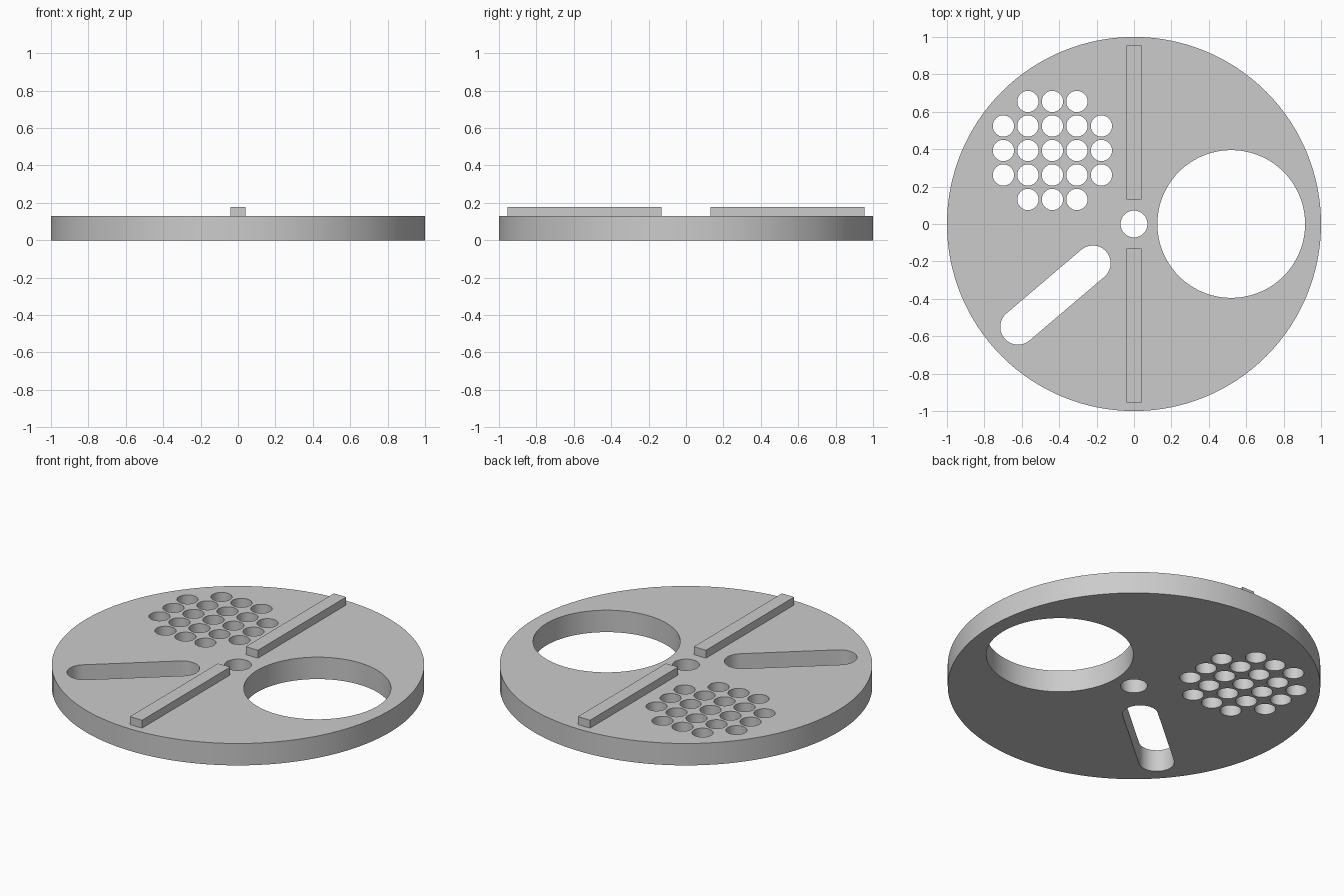
import bpy
import bmesh
from math import pi, sin, cos, atan2
from mathutils import Matrix

if "Cube" in bpy.data.objects:
    bpy.data.objects.remove(bpy.data.objects["Cube"])

THICK = 0.13

grey = bpy.data.materials.new("plain grey")
grey.use_nodes = True
grey.diffuse_color = (0.6, 0.6, 0.6, 1)
grey.node_tree.nodes["Principled BSDF"].inputs["Base Color"].default_value = (0.6, 0.6, 0.6, 1)


def arc(cx, cy, r, start, sweep, n):
    return [(cx + r * cos(start + sweep * i / n), cy + r * sin(start + sweep * i / n))
            for i in range(n + 1)]


def circle(cx, cy, r, n):
    return arc(cx, cy, r, 0, 2 * pi, n)[:-1]


def slot(a, b, r, n):
    turn = atan2(b[1] - a[1], b[0] - a[0])
    return arc(*a, r, turn + pi / 2, pi, n) + arc(*b, r, turn - pi / 2, pi, n)


# Disc outline, large entrance, centre pivot hole and slanted slot
outlines = [
    circle(0, 0, 1, 128),
    circle(0.52, 0, 0.395, 96),
    circle(0, 0, 0.072, 32),
    slot((-0.62, -0.55), (-0.22, -0.21), 0.095, 24),
]

# Ventilation holes: square grid without its corners
PITCH = 0.131
for i in range(-2, 3):
    for j in range(-2, 3):
        if abs(i) + abs(j) < 4:
            outlines.append(circle(-0.436 + i * PITCH, 0.393 + j * PITCH, 0.057, 32))

# Filled profile extruded into the disc
profile = bpy.data.curves.new("disc_profile", "CURVE")
profile.dimensions = "2D"
profile.fill_mode = "BOTH"
profile.extrude = THICK / 2
for points in outlines:
    spline = profile.splines.new("POLY")
    spline.points.add(len(points) - 1)
    for p, (x, y) in zip(spline.points, points):
        p.co = (x, y, 0, 1)
    spline.use_cyclic_u = True

disc = bpy.data.objects.new("disc", profile)
bpy.context.collection.objects.link(disc)
bpy.ops.object.select_all(action="DESELECT")
disc.select_set(True)
bpy.context.view_layer.objects.active = disc
bpy.ops.object.convert(target="MESH")
disc = bpy.context.view_layer.objects.active
disc.name = "disc"

# Weld caps to walls and stand the disc on the floor
bm = bmesh.new()
bm.from_mesh(disc.data)
bmesh.ops.remove_doubles(bm, verts=bm.verts, dist=0.0001)
bmesh.ops.translate(bm, verts=bm.verts, vec=(0, 0, THICK / 2))
bmesh.ops.recalc_face_normals(bm, faces=bm.faces)
bm.to_mesh(disc.data)
bm.free()
disc.data.materials.clear()
disc.data.materials.append(grey)
bpy.ops.object.shade_smooth_by_angle(angle=pi / 6)

# Raised ribs in front of and behind the pivot hole
for name, side in (("front_rib", -1), ("back_rib", 1)):
    bm = bmesh.new()
    bmesh.ops.create_cube(bm, size=1, matrix=Matrix.Translation((0, side * 0.5425, THICK + 0.023))
                          @ Matrix.Diagonal((0.08, 0.825, 0.048, 1)))
    mesh = bpy.data.meshes.new(name)
    bm.to_mesh(mesh)
    bm.free()
    mesh.materials.append(grey)
    bpy.context.collection.objects.link(bpy.data.objects.new(name, mesh))
